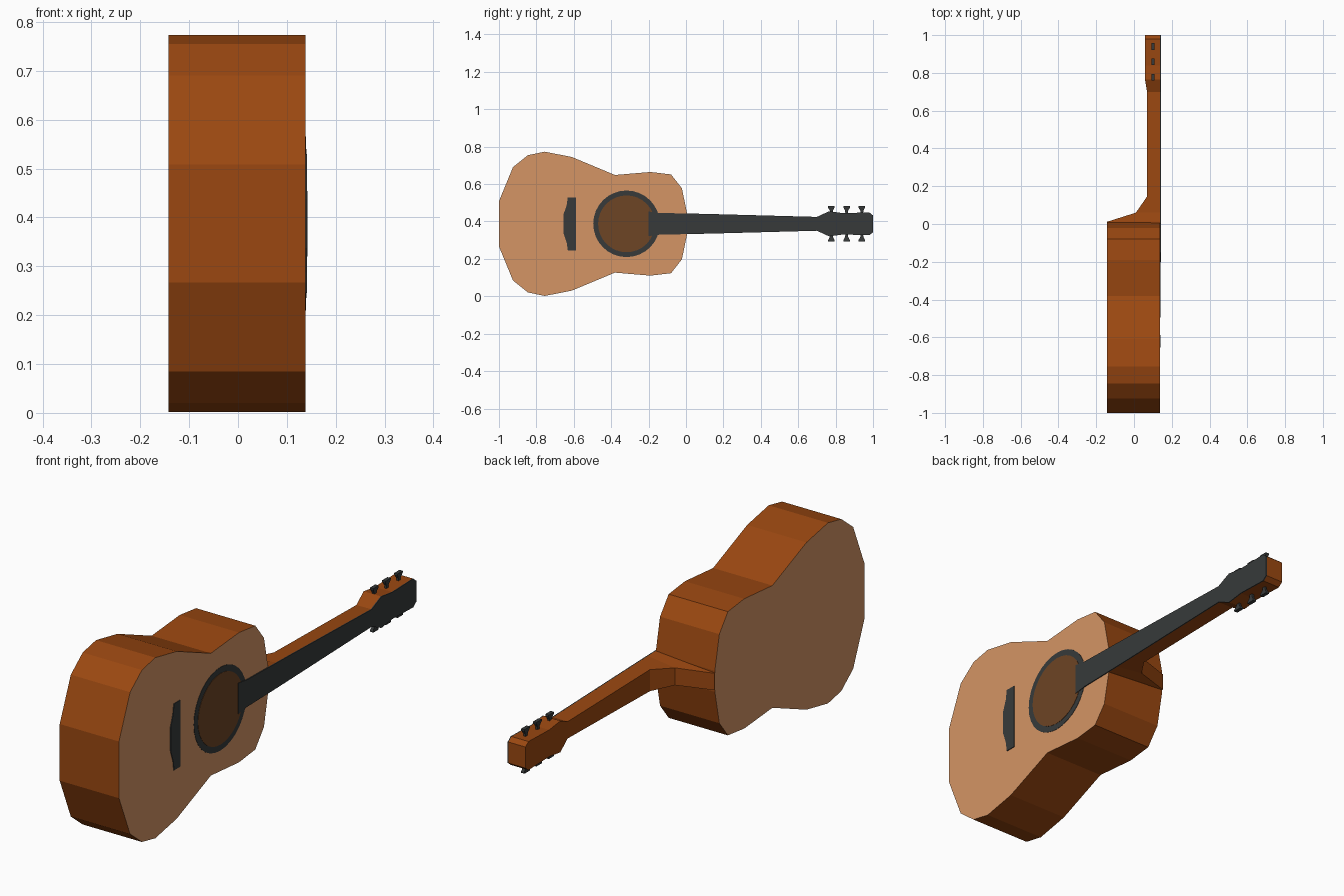
import bpy, bmesh, math

if "Cube" in bpy.data.objects:
    bpy.data.objects.remove(bpy.data.objects["Cube"])

ZC = 0.3875  # height of the guitar's centre line


def material(name, rgb):
    m = bpy.data.materials.new(name)
    m.diffuse_color = (*rgb, 1)
    m.use_nodes = True
    m.node_tree.nodes["Principled BSDF"].inputs["Base Color"].default_value = m.diffuse_color
    return m


SIDE = material("brown wood", (0.325, 0.064, 0.0055))
TOP = material("tan wood", (0.66, 0.30, 0.13))
BLACK = material("black", (0.038, 0.042, 0.042))
HOLE = material("dark brown", (0.155, 0.058, 0.018))


def finish(name, bm, *mats):
    bmesh.ops.recalc_face_normals(bm, faces=bm.faces)
    me = bpy.data.meshes.new(name)
    for m in mats:
        me.materials.append(m)
    bm.to_mesh(me)
    bm.free()
    ob = bpy.data.objects.new(name, me)
    bpy.context.collection.objects.link(ob)
    return ob


def loft(name, sections, *mats, cap_mat=0):
    """Skin between matching loops of points; the end caps may get another colour."""
    bm = bmesh.new()
    loops = [[bm.verts.new(p) for p in s] for s in sections]
    n = len(loops[0])
    for a, b in zip(loops, loops[1:]):
        for i in range(n):
            j = (i + 1) % n
            bm.faces.new((a[i], a[j], b[j], b[i]))
    for end in (loops[0], loops[-1]):
        bm.faces.new(end).material_index = cap_mat
    return finish(name, bm, *mats)


def prism(name, outline, x0, x1, *mats, cap_mat=0):
    """Extrude a (y, z) outline along x."""
    return loft(name, [[(x, y, z) for y, z in outline] for x in (x0, x1)],
                *mats, cap_mat=cap_mat)


def mirrored(half):
    """Close a (y, half width) profile around the centre line."""
    return ([(y, ZC + w) for y, w in half] +
            [(y, ZC - w) for y, w in reversed(half)])


def circle(y, r, n=32):
    return [(y + r * math.cos(2 * math.pi * i / n),
             ZC + r * math.sin(2 * math.pi * i / n)) for i in range(n)]


# Body: brown sides, tan front and back
body = [(-1.0, 0.121), (-0.925, 0.303), (-0.845, 0.367), (-0.755, 0.3855),
        (-0.61, 0.357), (-0.38, 0.261), (-0.19, 0.277), (-0.08, 0.264),
        (-0.022, 0.19), (0.008, 0.045)]
prism("body", mirrored(body), -0.142, 0.138, SIDE, TOP, cap_mat=1)

# Neck with heel and head: y, back x, half width at back, half width at front
neck = [(-0.02, -0.142, 0.036, 0.055), (0.012, -0.142, 0.036, 0.055),
        (0.06, 0.01, 0.037, 0.054), (0.145, 0.069, 0.046, 0.052),
        (0.70, 0.069, 0.036, 0.037), (0.765, 0.058, 0.067, 0.067),
        (0.84, 0.058, 0.057, 0.057), (0.98, 0.058, 0.061, 0.061),
        (1.0, 0.058, 0.045, 0.045)]
loft("neck", [[(xb, y, ZC - wb), (xb, y, ZC + wb),
               (0.138, y, ZC + wf), (0.138, y, ZC - wf)]
              for y, xb, wb, wf in neck], SIDE)

# Fretboard and head plate
board = [(-0.2, 0.066), (-0.14, 0.058)] + [(y, wf) for y, xb, wb, wf in neck[1:]]
prism("fretboard", mirrored(board), 0.1375, 0.142, BLACK)

# Sound hole and its ring
prism("sound_hole_ring", circle(-0.318, 0.178), 0.1375, 0.1393, BLACK)
prism("sound_hole", circle(-0.318, 0.152), 0.1375, 0.1405, HOLE)

# Bridge
bridge = [(-0.655, 0.05), (-0.638, 0.10), (-0.632, 0.142), (-0.588, 0.142)]
prism("bridge", mirrored(bridge), 0.1375, 0.141, BLACK)

# Tuning pegs, flared outwards on both edges of the head
for i, y in enumerate((0.777, 0.859, 0.94)):
    for side, label in ((1, "upper"), (-1, "lower")):
        rings = []
        for w, hx, hy in ((0.05, 0.005, 0.007), (0.07, 0.005, 0.008),
                          (0.088, 0.008, 0.018), (0.094, 0.008, 0.018)):
            z = ZC + side * w
            rings.append([(0.1 + sx * hx, y + sy * hy, z)
                          for sx, sy in ((-1, -1), (1, -1), (1, 1), (-1, 1))])
        loft(f"tuning_peg_{label}_{i + 1}", rings, BLACK)
